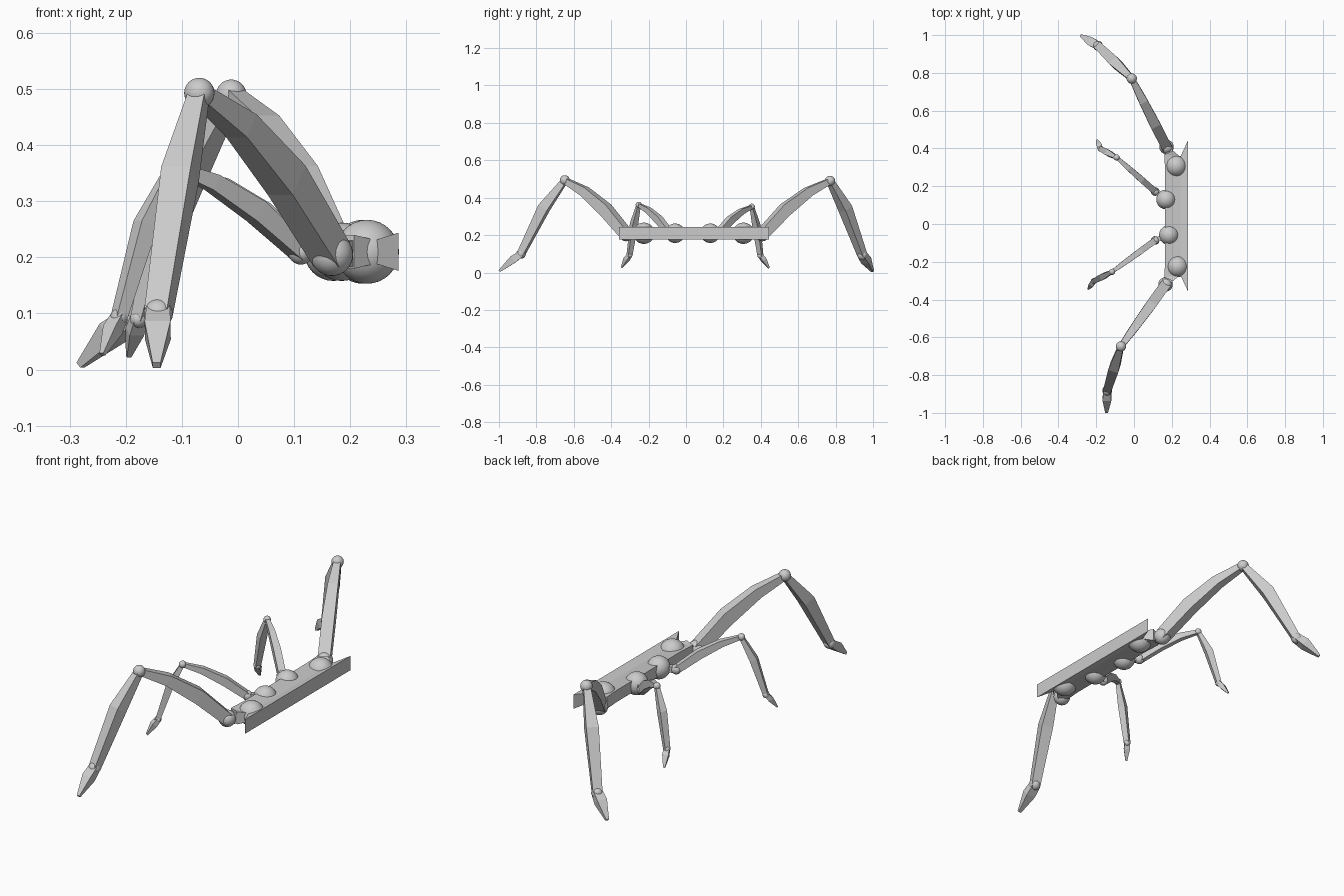
import bpy, bmesh
from mathutils import Vector

if "Cube" in bpy.data.objects:
    bpy.data.objects.remove(bpy.data.objects["Cube"])


def finish(bm, name):
    bmesh.ops.recalc_face_normals(bm, faces=bm.faces)
    me = bpy.data.meshes.new(name)
    bm.to_mesh(me)
    bm.free()
    ob = bpy.data.objects.new(name, me)
    bpy.context.collection.objects.link(ob)
    return ob


def ball(name, loc, r):
    bm = bmesh.new()
    bmesh.ops.create_uvsphere(bm, u_segments=32, v_segments=16, radius=r)
    for f in bm.faces:
        f.smooth = True
    ob = finish(bm, name)
    ob.location = loc


# Four-sided bar from a to b; sections are (position, width, height, bulge)
def limb(name, a, b, sections, s=1.0):
    a, b = Vector(a), Vector(b)
    d = (b - a).normalized()
    side = d.cross(Vector((0, 0, 1))).normalized()
    up = side.cross(d)
    bm = bmesh.new()
    rings = []
    for t, w, h, off in sections:
        c = a.lerp(b, t) + up * off * s
        rings.append([bm.verts.new(c + side * i * w * s / 2 + up * j * h * s / 2)
                      for i, j in ((-1, -1), (1, -1), (1, 1), (-1, 1))])
    for p, q in zip(rings, rings[1:]):
        for k in range(4):
            n = (k + 1) % 4
            bm.faces.new((p[k], p[n], q[n], q[k]))
    bm.faces.new(rings[0])
    bm.faces.new(rings[-1])
    finish(bm, name)


THIGH = [(0, .055, .055, 0), (.38, .055, .065, .028), (.72, .046, .05, .027), (1, .03, .03, 0)]
SHIN = [(0, .03, .03, 0), (.4, .055, .056, .021), (1, .042, .036, 0)]
FOOT = [(0, .042, .034, 0), (.35, .046, .042, .003), (1, .014, .012, 0)]
ARM = [(0, .045, .05, 0), (1, .04, .045, 0)]

# Mounting plate: half outline (x, distance from middle, half height), mirrored
MID, Z = .043, .21
half = [(.286, .40, .034), (.245, .312, .021), (.207, .345, .03),
        (.160, .325, .028), (.165, .24, .028), (.165, .06, .028)]
outline = [(x, MID + y, h) for x, y, h in half]
outline += [(x, MID - y, h) for x, y, h in reversed(half)]
bm = bmesh.new()
top = [bm.verts.new((x, y, Z + h)) for x, y, h in outline]
bot = [bm.verts.new((x, y, Z - h)) for x, y, h in outline]
for i in range(len(top)):
    n = (i + 1) % len(top)
    bm.faces.new((top[i], top[n], bot[n], bot[i]))
caps = [bm.faces.new(top), bm.faces.new(bot[::-1])]
bmesh.ops.triangulate(bm, faces=caps)
finish(bm, "mounting_plate")

# Legs: name, scale, socket, socket radius, hip, knee, ankle, tip
legs = [
    ("front_long_leg", 1, (.23, -.225, Z), .057, (.167, -.32, .205),
     (-.069, -.648, .493), (-.142, -.882, .10), (-.145, -.998, .008)),
    ("rear_long_leg", 1, (.223, .307, Z), .057, (.172, .408, .205),
     (-.012, .77, .49), (-.19, .943, .093), (-.281, .997, .008)),
    ("front_short_leg", .6, (.185, -.058, Z), .052, (.112, -.087, .21),
     (-.116, -.253, .362), (-.212, -.302, .093), (-.242, -.344, .027)),
    ("rear_short_leg", .6, (.17, .13, Z), .052, (.112, .172, .21),
     (-.092, .352, .352), (-.177, .398, .09), (-.195, .444, .024)),
]
for name, s, sock, r, hip, knee, ankle, tip in legs:
    ball(name + "_socket", sock, r)
    ball(name + "_hip", hip, .038 * s)
    ball(name + "_knee", knee, .027 * s)
    ball(name + "_ankle", ankle, .026 * s)
    limb(name + "_arm", sock, hip, ARM, s)
    limb(name + "_thigh", hip, knee, THIGH, s)
    limb(name + "_shin", knee, ankle, SHIN, s)
    limb(name + "_foot", ankle, tip, FOOT, s)
